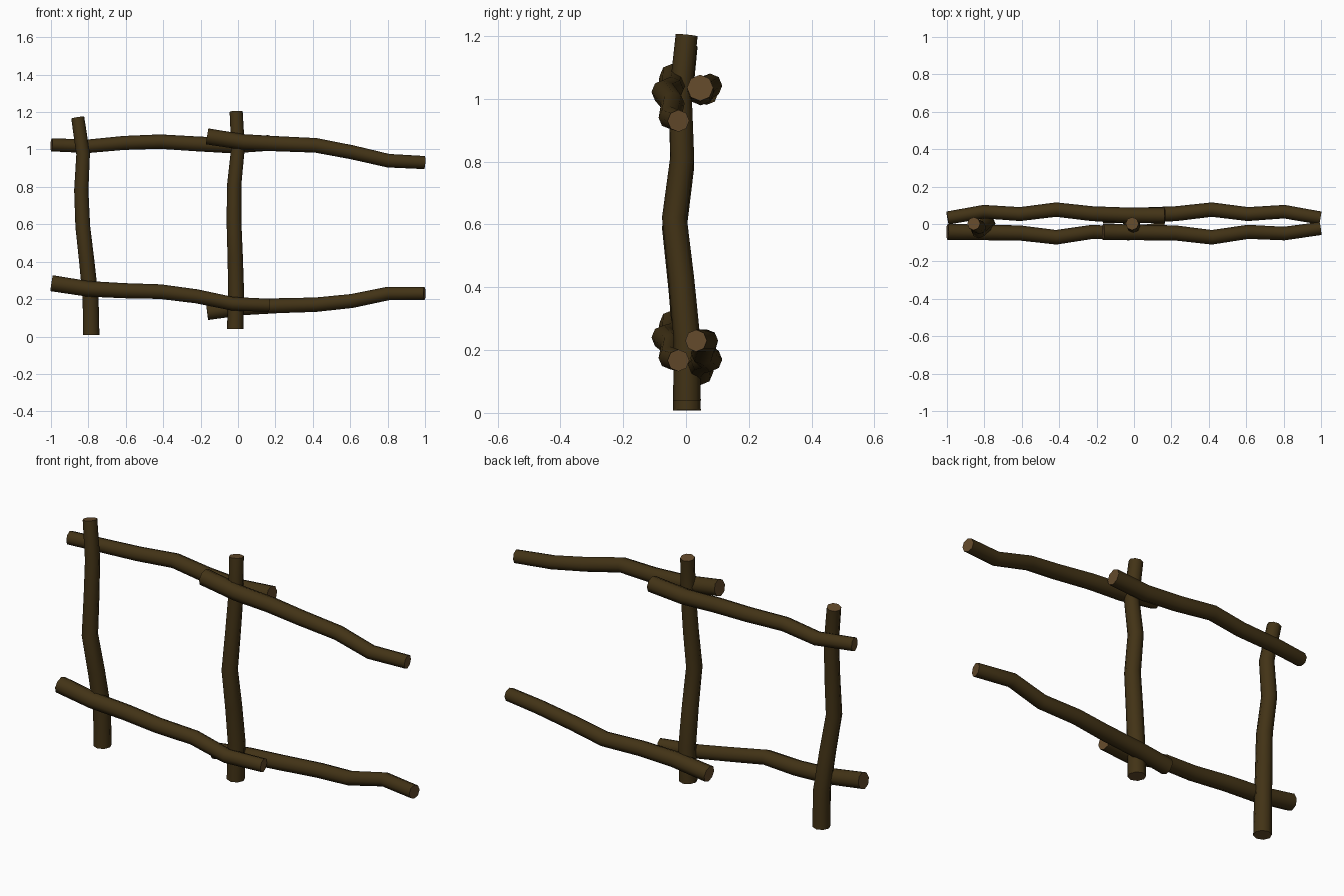
import bpy, bmesh, math
from mathutils import Vector

if "Cube" in bpy.data.objects:
    bpy.data.objects.remove(bpy.data.objects["Cube"])


def flat(name, rgb):
    m = bpy.data.materials.new(name)
    m.diffuse_color = (*rgb, 1)
    m.use_nodes = True
    m.node_tree.nodes["Principled BSDF"].inputs["Base Color"].default_value = m.diffuse_color
    return m


BARK = flat("dark bark", (0.055, 0.033, 0.008))
CUT = flat("cut wood", (0.125, 0.068, 0.024))
SIDES = 8


def branch(name, pts, r0, r1):
    """Crooked tapered log through pts, with paler sawn ends."""
    pts = [Vector(p) for p in pts]
    n = len(pts)
    bm = bmesh.new()
    rings = []
    for i, p in enumerate(pts):
        t = (pts[min(i + 1, n - 1)] - pts[max(i - 1, 0)]).normalized()
        u = t.cross(Vector((0, 1, 0))).normalized()
        v = t.cross(u)
        r = r0 + (r1 - r0) * i / (n - 1)
        rings.append([bm.verts.new(p + r * (u * math.cos(a) + v * math.sin(a)))
                      for a in (2 * math.pi * k / SIDES for k in range(SIDES))])
    for a, b in zip(rings, rings[1:]):
        for k in range(SIDES):
            j = (k + 1) % SIDES
            bm.faces.new((a[k], a[j], b[j], b[k])).smooth = True
    for ring in (rings[0], rings[-1]):
        bm.faces.new(ring).material_index = 1
    bmesh.ops.recalc_face_normals(bm, faces=bm.faces)
    for e in bm.edges:
        if any(f.material_index for f in e.link_faces):
            e.smooth = False
    me = bpy.data.meshes.new(name)
    bm.to_mesh(me)
    bm.free()
    me.materials.append(BARK)
    me.materials.append(CUT)
    ob = bpy.data.objects.new(name, me)
    bpy.context.collection.objects.link(ob)


def path(start, end, ys, zs):
    n = len(ys) - 1
    return [(start + (end - start) * i / n, y, z) for i, (y, z) in enumerate(zip(ys, zs))]


# Upright posts
sway = [0.003, 0.003, -0.015, -0.037, -0.012, -0.018, 0.002]
left_x = [-0.785, -0.788, -0.808, -0.83, -0.838, -0.828, -0.857]
mid_x = [-0.015, -0.01, -0.015, -0.022, -0.02, 0.0, -0.01]
for name, xs, z0, z1 in (("left_post", left_x, 0.008, 1.17), ("middle_post", mid_x, 0.04, 1.203)):
    branch(name, [(x, y, z0 + (z1 - z0) * i / 6) for i, (x, y) in enumerate(zip(xs, sway))],
           0.044, 0.035)

# Front rails, the same log used twice
front_y = [-0.042, -0.045, -0.048, -0.071, -0.042, -0.051, -0.024]
front_z = [1.07, 1.04, 1.03, 1.022, 0.985, 0.94, 0.93]
branch("upper_front_rail", path(-0.165, 0.997, front_y, front_z), 0.043, 0.035)
branch("lower_front_rail", path(-0.997, 0.165, front_y,
       [0.285, 0.255, 0.245, 0.24, 0.215, 0.175, 0.167]), 0.043, 0.035)

# Back rails, mirrored left to right
back_y = [0.045, 0.047, 0.055, 0.077, 0.053, 0.066, 0.032]
branch("lower_back_rail", path(-0.165, 0.997, back_y,
       [0.13, 0.155, 0.165, 0.17, 0.19, 0.23, 0.23]), 0.042, 0.035)
branch("upper_back_rail", path(0.165, -0.997, back_y,
       [1.035, 1.02, 1.03, 1.042, 1.035, 1.017, 1.025]), 0.042, 0.035)
